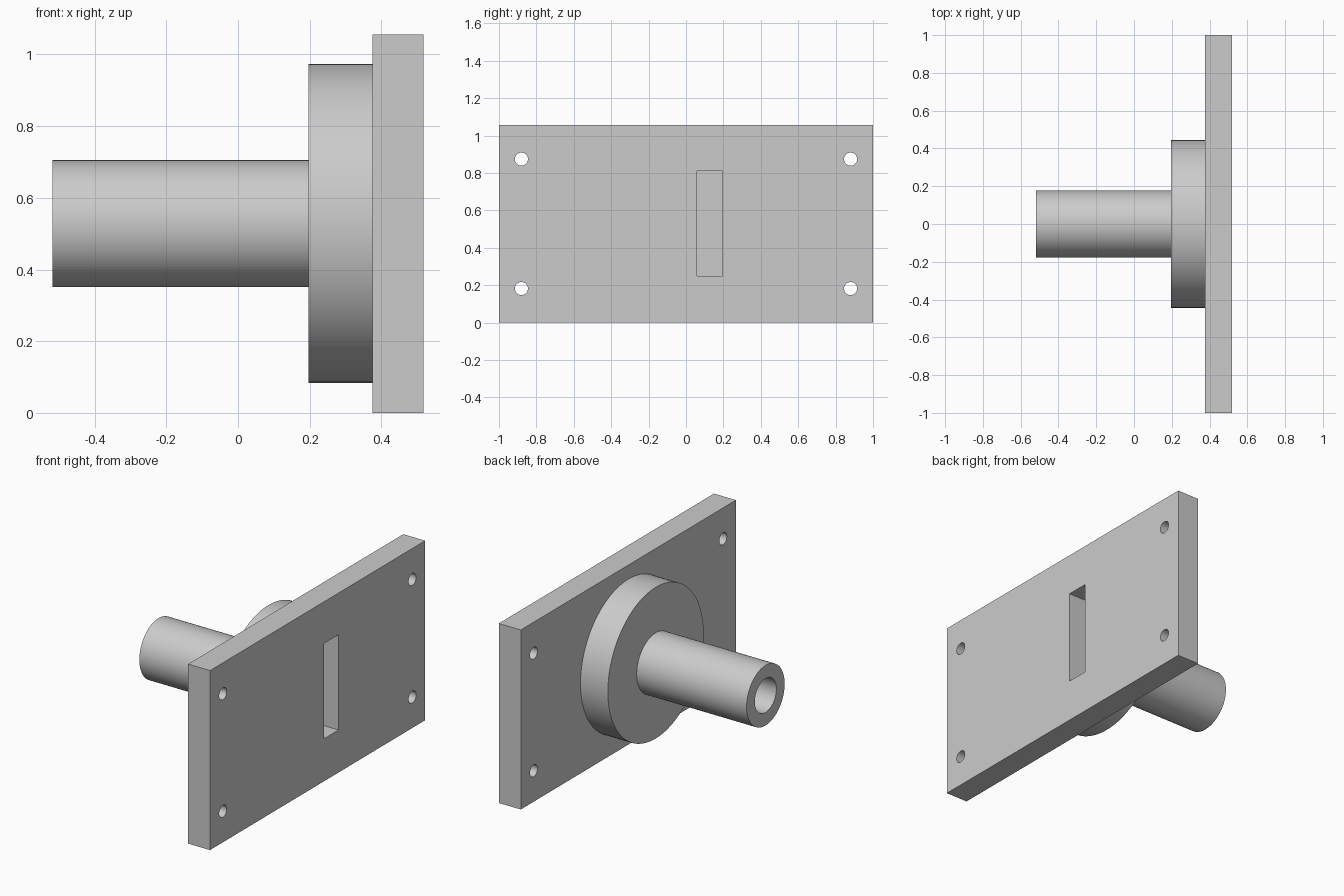
import bpy
import bmesh
import math
from mathutils import Matrix, Vector

cube = bpy.data.objects.get("Cube")
if cube:
    bpy.data.objects.remove(cube, do_unlink=True)

# Main dimensions
SHAFT_END, DISC_FACE, PLATE_BACK, PLATE_FACE = -0.518, 0.197, 0.375, 0.518
HEIGHT = 1.056
MID = HEIGHT / 2
SIDES = 96

grey = bpy.data.materials.new("plain_grey")
grey.use_nodes = True
COLOUR = (0.6, 0.6, 0.6, 1)
grey.diffuse_color = COLOUR
grey.node_tree.nodes["Principled BSDF"].inputs["Base Color"].default_value = COLOUR


def add_object(name, bm):
    bmesh.ops.recalc_face_normals(bm, faces=bm.faces)
    mesh = bpy.data.meshes.new(name)
    bm.to_mesh(mesh)
    bm.free()
    mesh.materials.append(grey)
    obj = bpy.data.objects.new(name, mesh)
    bpy.context.collection.objects.link(obj)
    return obj


def box(name, low, high):
    low, high = Vector(low), Vector(high)
    bm = bmesh.new()
    place = Matrix.Translation((low + high) / 2) @ Matrix.Diagonal((high - low).to_4d())
    bmesh.ops.create_cube(bm, size=1, matrix=place)
    return add_object(name, bm)


def rod(name, x0, x1, radius, y=0, z=MID, sides=SIDES):
    """Cylinder lying along x."""
    bm = bmesh.new()
    place = Matrix.Translation(((x0 + x1) / 2, y, z)) @ Matrix.Rotation(math.pi / 2, 4, "Y")
    bmesh.ops.create_cone(bm, cap_ends=True, segments=sides, radius1=radius,
                          radius2=radius, depth=x1 - x0, matrix=place)
    return add_object(name, bm)


def cut(target, cutters):
    """Subtract the cutters from the target, then discard them."""
    for cutter in cutters:
        cutter.hide_render = True
        mod = target.modifiers.new("cut", "BOOLEAN")
        mod.operation = "DIFFERENCE"
        mod.solver = "EXACT"
        mod.object = cutter
    graph = bpy.context.evaluated_depsgraph_get()
    result = bpy.data.meshes.new_from_object(target.evaluated_get(graph))
    target.modifiers.clear()
    target.data = result
    for cutter in cutters:
        bpy.data.objects.remove(cutter, do_unlink=True)


# Mounting plate with four bolt holes and an off-centre slot
plate = box("mounting_plate", (PLATE_BACK, -1, 0), (PLATE_FACE, 1, HEIGHT))
cutters = [rod("bolt_hole", PLATE_BACK - 0.1, PLATE_FACE + 0.1, 0.035,
               sy * 0.88, MID + sz * 0.346, 48)
           for sy in (-1, 1) for sz in (-1, 1)]
cutters.append(box("slot", (PLATE_BACK - 0.1, 0.06, 0.25), (PLATE_FACE + 0.1, 0.195, 0.81)))
cut(plate, cutters)

# Round flange against the plate
flange = rod("round_flange", DISC_FACE, PLATE_BACK, 0.445)

# Hollow shaft
shaft = rod("hollow_shaft", SHAFT_END, DISC_FACE, 0.177)
cut(shaft, [rod("bore", SHAFT_END - 0.1, DISC_FACE + 0.1, 0.1)])

# Smooth round walls, keeping the rims sharp
bpy.ops.object.select_all(action="DESELECT")
for part in (plate, flange, shaft):
    part.select_set(True)
bpy.context.view_layer.objects.active = plate
bpy.ops.object.shade_smooth_by_angle(angle=math.radians(30))
